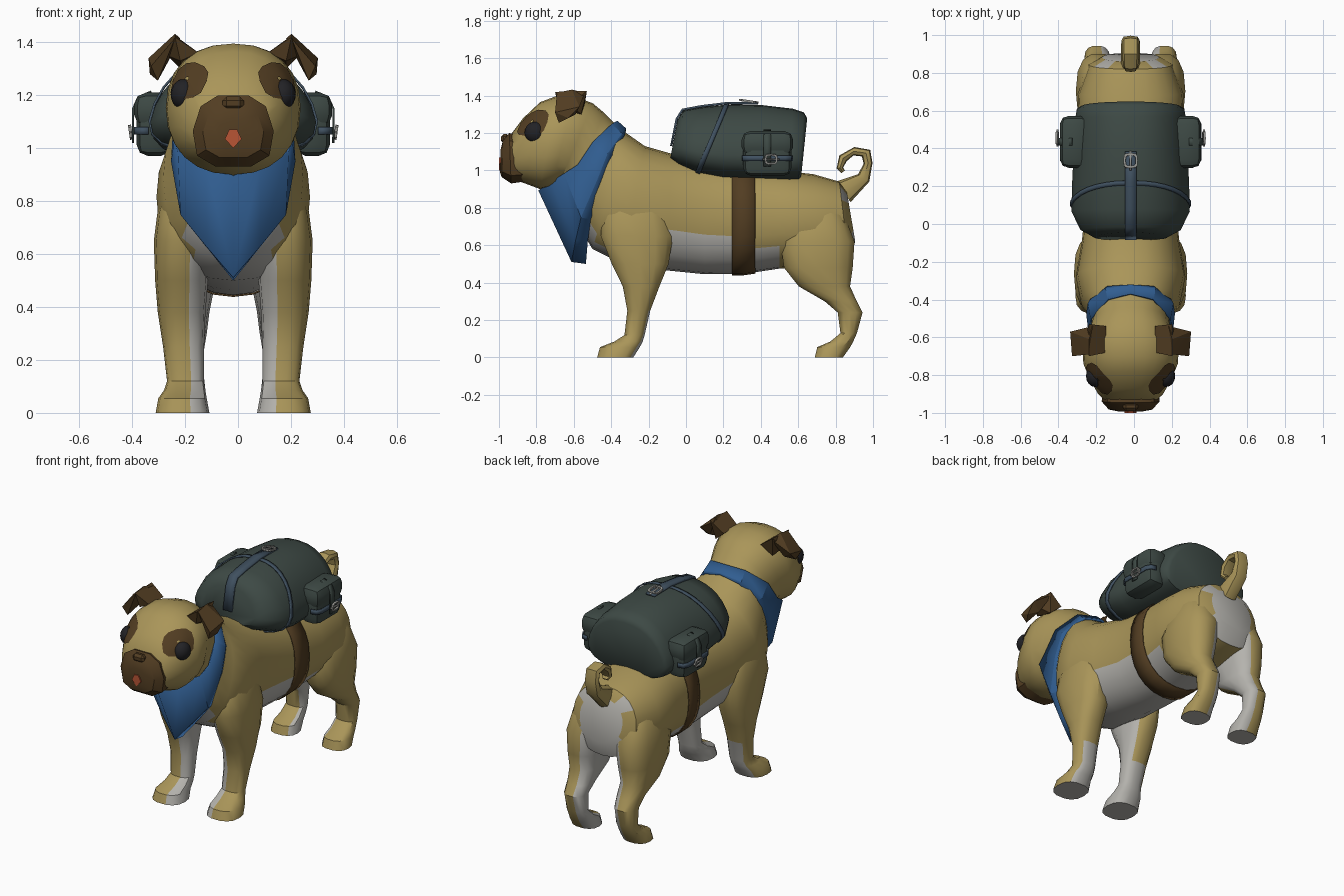
import bpy, bmesh, math
from mathutils import Vector, Matrix

CX = -0.018  # symmetry plane of the dog


def material(name, rgb):
    m = bpy.data.materials.new(name)
    m.diffuse_color = (*rgb, 1)
    return m


TAN = material("tan fur", (0.40, 0.302, 0.10))
WHITE = material("pale fur", (0.46, 0.45, 0.42))
BROWN = material("dark brown", (0.085, 0.047, 0.016))
BLACK = material("eye black", (0.016, 0.016, 0.019))
TONGUE = material("tongue orange", (0.48, 0.09, 0.035))
BLUE = material("bandana blue", (0.03, 0.11, 0.28))
BAG = material("bag green", (0.047, 0.067, 0.059))
STRAP = material("strap blue grey", (0.05, 0.08, 0.115))
METAL = material("buckle metal", (0.30, 0.30, 0.28))


def finish(name, bm, mats, mirror=False, rule=None, angle=35, solid=0):
    """Turn a bmesh into a shaded, coloured object."""
    bmesh.ops.recalc_face_normals(bm, faces=bm.faces)
    bm.faces.index_update()
    if rule:
        for f in bm.faces:
            f.material_index = int(rule(f.calc_center_median(), f.normal, f.index))
    me = bpy.data.meshes.new(name)
    bm.to_mesh(me)
    bm.free()
    for m in mats:
        me.materials.append(m)
    ob = bpy.data.objects.new(name, me)
    bpy.context.collection.objects.link(ob)
    ob.location.x = CX
    bpy.ops.object.select_all(action='DESELECT')
    ob.select_set(True)
    bpy.context.view_layer.objects.active = ob
    bpy.ops.object.shade_smooth_by_angle(angle=math.radians(angle))
    if mirror:
        ob.modifiers.new("mirror", 'MIRROR')
    if solid:
        s = ob.modifiers.new("thickness", 'SOLIDIFY')
        s.thickness, s.offset = solid, 0
    return ob


def ring(center, u, v, n, power, taper=0):
    """Superellipse around center with half axes u and v, narrower towards +v."""
    pts = []
    for i in range(n):
        a = 2 * math.pi * i / n
        c, s = [math.copysign(abs(t) ** (2 / power), t) for t in (math.cos(a), math.sin(a))]
        pts.append(center + u * c * (1 - taper * s) + v * s)
    return pts


def loft(rings, caps=True, closed=True):
    bm = bmesh.new()
    vs = [[bm.verts.new(p) for p in r] for r in rings]
    n = len(vs[0])
    for a, b in zip(vs, vs[1:]):
        for i in range(n if closed else n - 1):
            j = (i + 1) % n
            bm.faces.new((a[i], a[j], b[j], b[i]))
    if caps:
        bm.faces.new(vs[0])
        bm.faces.new(vs[-1])
    return bm


def sections(rows, n, power, caps=True, taper=0):
    """Each row: top y, top z, bottom y, bottom z, half width."""
    rings = []
    for ty, tz, by, bz, w in rows:
        t, b = Vector((0, ty, tz)), Vector((0, by, bz))
        rings.append(ring((t + b) / 2, Vector((w, 0, 0)), (t - b) / 2, n, power, taper))
    return loft(rings, caps)


def hull(points):
    bm = bmesh.new()
    for p in points:
        bm.verts.new(p)
    bmesh.ops.convex_hull(bm, input=bm.verts)
    return bm


def ribbon(points, across):
    a = Vector(across)
    return loft([[Vector(p) - a, Vector(p) + a] for p in points], False, False)


def box(center, size, bevel=0.0, segments=2):
    bm = bmesh.new()
    m = Matrix.Translation(center) @ Matrix.Diagonal((*size, 1))
    bmesh.ops.create_cube(bm, size=1, matrix=m)
    if bevel:
        bmesh.ops.bevel(bm, geom=bm.edges[:], offset=bevel, segments=segments,
                        profile=0.5, affect='EDGES')
    return bm


# Body, neck and head in one skin, with pale belly, chest and rump
def pale_body(c, n, i):
    belly = c.z < (0.64 if c.y < 0.3 else 0.61) and -0.4 < c.y < 0.5 and n.z < -0.1
    chest = c.y < -0.37 and c.z < 0.82 and abs(c.x) < 0.17
    rump = c.y > 0.84 and c.z < 0.89 and abs(c.x) < 0.16
    return belly or chest or rump


body = finish("body", sections([
    (0.86, 0.885, 0.905, 0.62, 0.15), (0.82, 0.94, 0.87, 0.52, 0.222),
    (0.68, 0.98, 0.70, 0.48, 0.28), (0.50, 1.0, 0.50, 0.475, 0.272),
    (0.30, 1.02, 0.30, 0.445, 0.25), (0.10, 1.05, 0.10, 0.445, 0.238),
    (-0.08, 1.09, -0.10, 0.465, 0.258), (-0.22, 1.13, -0.34, 0.50, 0.29),
    (-0.32, 1.20, -0.50, 0.58, 0.264), (-0.38, 1.25, -0.56, 0.68, 0.212),
    (-0.44, 1.31, -0.62, 0.85, 0.205), (-0.50, 1.36, -0.68, 0.92, 0.225),
    (-0.60, 1.395, -0.72, 0.91, 0.255), (-0.70, 1.395, -0.78, 0.90, 0.25),
    (-0.78, 1.365, -0.86, 0.93, 0.217), (-0.87, 1.28, -0.92, 0.95, 0.175),
    (-0.93, 1.20, -0.95, 0.965, 0.13)], 24, 2.25), [TAN, WHITE], rule=pale_body)


# Legs, each row: z, front y, back y, inner x, outer x; the inner columns are pale
def leg(name, rows, pale):
    rings = [ring(Vector(((i + o) / 2, (f + b) / 2, z)), Vector(((o - i) / 2, 0, 0)),
                  Vector((0, (b - f) / 2, 0)), 14, 2.5) for z, f, b, i, o in rows]
    finish(name, loft(rings), [TAN, WHITE], True,
           lambda c, n, i: n.z < -0.9 or pale(c, n, i % 14))


leg("front_leg", [
    (0.96, -0.34, -0.22, 0.08, 0.18), (0.86, -0.40, -0.15, 0.08, 0.255),
    (0.76, -0.45, -0.09, 0.08, 0.286),
    (0.65, -0.46, -0.065, 0.09, 0.30), (0.50, -0.40, -0.09, 0.095, 0.295),
    (0.38, -0.34, -0.14, 0.105, 0.285), (0.25, -0.315, -0.19, 0.11, 0.265),
    (0.12, -0.33, -0.22, 0.11, 0.25), (0.085, -0.385, -0.23, 0.105, 0.262),
    (0.055, -0.462, -0.245, 0.10, 0.283), (0.0, -0.477, -0.28, 0.09, 0.293)],
    lambda c, n, i: (2 if c.z < 0.3 else 5) <= i <= 9)
leg("hind_leg", [
    (0.90, 0.63, 0.77, 0.05, 0.15), (0.76, 0.55, 0.85, 0.04, 0.262),
    (0.62, 0.50, 0.905, 0.05, 0.29), (0.48, 0.52, 0.895, 0.07, 0.285),
    (0.38, 0.60, 0.88, 0.09, 0.27), (0.30, 0.74, 0.915, 0.10, 0.25),
    (0.24, 0.81, 0.945, 0.11, 0.245), (0.13, 0.825, 0.915, 0.11, 0.24),
    (0.085, 0.77, 0.895, 0.105, 0.248), (0.055, 0.70, 0.88, 0.10, 0.257),
    (0.0, 0.687, 0.84, 0.095, 0.265)],
    lambda c, n, i: 4 <= i <= 8 or (n.y > 0.6 and 0.62 < c.z < 0.86 and c.x < 0.14))

# Curled tail
finish("tail", sections([
    (0.88, 0.83, 0.80, 0.94, 0.05), (0.98, 0.94, 0.92, 0.98, 0.05),
    (0.997, 1.04, 0.95, 1.035, 0.048), (0.985, 1.11, 0.94, 1.075, 0.046),
    (0.90, 1.125, 0.895, 1.08, 0.044), (0.82, 1.08, 0.86, 1.05, 0.04),
    (0.805, 1.01, 0.84, 1.015, 0.034), (0.83, 0.985, 0.85, 1.00, 0.02)], 8, 2.6), [TAN])

# Face: muzzle, nose and tongue
finish("muzzle", sections([
    (-0.88, 1.19, -0.87, 0.935, 0.15), (-0.945, 1.205, -0.935, 0.925, 0.153),
    (-0.98, 1.16, -0.985, 0.96, 0.115), (-0.992, 1.11, -0.994, 0.985, 0.06)],
    10, 2.6, taper=0.08), [BROWN])
finish("nose", box((0, -0.967, 1.17), (0.08, 0.045, 0.05), 0.015, 1), [BROWN])
finish("tongue", hull([(x, y, z) for y in (-0.97, -1.0) for x, z in (
    (-0.015, 1.07), (0.015, 1.07), (-0.032, 1.035), (0.032, 1.035), (0, 1.0))]), [TONGUE])

# Eyes and the dark patches that hug the head behind them
bm = bmesh.new()
bmesh.ops.create_uvsphere(bm, u_segments=16, v_segments=10, radius=0.058,
                          matrix=Matrix.Translation((0.187, -0.805, 1.203))
                          @ Matrix.Diagonal((0.85, 1, 1, 1)))
finish("eye", bm, [BLACK], True)
normal = Vector((0.7, -0.65, 0.25)).normalized()
side = normal.cross(Vector((0, 0, 1))).normalized()
up = side.cross(normal)
patch = loft([ring(Vector((0.18, -0.83, 1.268)), side * r, up * r * 0.85, 12, 3)
              for r in (0.105, 0.07, 0.035, 0.008)], False)
patch = finish("eye_patch", patch, [BROWN])
wrap = patch.modifiers.new("hug head", 'SHRINKWRAP')
wrap.target, wrap.offset, wrap.wrap_mode = body, 0.006, 'ABOVE_SURFACE'
patch.modifiers.new("mirror", 'MIRROR')

# Folded ears
finish("ear_base", hull([(0.13, -0.54, 1.36), (0.13, -0.68, 1.36), (0.22, -0.53, 1.425),
                         (0.22, -0.70, 1.42), (0.20, -0.56, 1.30), (0.20, -0.68, 1.33),
                         (0.25, -0.62, 1.35)]), [BROWN], True, angle=20)
finish("ear_flap", hull([(0.20, -0.54, 1.415), (0.22, -0.61, 1.432), (0.22, -0.69, 1.415),
                         (0.32, -0.57, 1.34), (0.31, -0.70, 1.31), (0.285, -0.68, 1.255),
                         (0.26, -0.59, 1.30), (0.315, -0.63, 1.28)]), [BROWN], True, angle=20)

# Bandana: front edge, back edge and turned-in hem, from nape to the creased flap
upper = [(0, -0.37, 1.262), (0.12, -0.40, 1.245), (0.208, -0.50, 1.15), (0.218, -0.58, 1.03),
         (0.205, -0.65, 0.985), (0.10, -0.72, 0.94), (0, -0.785, 0.895)]
lower = [(0, -0.325, 1.222), (0.13, -0.345, 1.195), (0.222, -0.42, 1.09), (0.23, -0.475, 0.95),
         (0.195, -0.56, 0.75), (0.097, -0.588, 0.63), (0, -0.61, 0.515)]
hem = [(x * 0.93, y + 0.0125 * i, z - 0.01) for i, (x, y, z) in enumerate(lower)]
finish("bandana", loft([upper, lower, hem], False, False), [BLUE], True, angle=18, solid=0.01)

# Backpack with its flap edge and girth strap
finish("backpack", sections([
    (-0.045, 1.27, -0.085, 1.06, 0.18), (-0.015, 1.32, -0.04, 1.025, 0.25),
    (0.08, 1.338, 0.06, 0.98, 0.295), (0.22, 1.352, 0.20, 0.95, 0.292),
    (0.40, 1.35, 0.38, 0.945, 0.284), (0.57, 1.33, 0.55, 0.938, 0.276),
    (0.63, 1.31, 0.60, 0.94, 0.268), (0.648, 1.28, 0.615, 0.96, 0.245)],
    24, 2.5, taper=0.27), [BAG], angle=50)
finish("flap_edge", sections([(0.205, 1.353, 0.045, 0.98, 0.298),
                              (0.23, 1.355, 0.07, 0.97, 0.297)], 24, 2.5, False, 0.27),
       [STRAP], solid=0.008)
finish("girth_strap", sections([(0.245, 1.03, 0.245, 0.441, 0.25),
                                (0.30, 1.025, 0.30, 0.441, 0.254),
                                (0.37, 1.02, 0.37, 0.451, 0.262)], 24, 2.25, False),
       [BROWN], solid=0.006)
finish("top_strap", ribbon([(0, -0.079, 1.13), (0, -0.05, 1.275), (0, -0.018, 1.325),
                            (0, 0.08, 1.343), (0, 0.22, 1.36), (0, 0.385, 1.358)],
                           (0.03, 0, 0)), [STRAP], solid=0.012)

# Side pockets with flap and crossing straps
finish("pocket", box((0.298, 0.435, 1.085), (0.136, 0.26, 0.23), 0.045), [BAG], True)
finish("pocket_flap", box((0.298, 0.435, 1.145), (0.152, 0.275, 0.13), 0.045), [BAG], True)
finish("pocket_strap", ribbon([(0.31, 0.435, 1.214), (0.36, 0.435, 1.19), (0.378, 0.435, 1.15),
                               (0.378, 0.435, 1.02)], (0, 0.02, 0)), [BAG], True, solid=0.008)
finish("pocket_band", ribbon([(0.32, 0.302, 1.065), (0.355, 0.31, 1.065), (0.371, 0.34, 1.065),
                              (0.371, 0.53, 1.065), (0.355, 0.56, 1.065), (0.32, 0.568, 1.065)],
                             (0, 0, 0.014)), [STRAP], True, solid=0.008)


# Buckles: a square frame with a pin
def buckle(name, center, u, v, mirrored):
    c, u, v = Vector(center), Vector(u), Vector(v)
    out = u.cross(v).normalized() * 0.006
    rings = [ring(c + o, u * s, v * s, 12, 3.5)
             for o, s in ((out, 1), (out, 0.7), (-out, 0.7), (-out, 1), (out, 1))]
    finish(name, loft(rings, False), [METAL], mirrored)
    finish(name + "_pin", ribbon([c - u * 1.3, c + u * 1.3], v * 0.12), [METAL], mirrored,
           solid=0.01)


buckle("pocket_buckle", (0.388, 0.455, 1.06), (0, 0.035, 0), (0.004, 0, 0.028), True)
buckle("top_buckle", (0, 0.335, 1.37), (0, 0.04, -0.006), (0.038, 0, 0), False)
